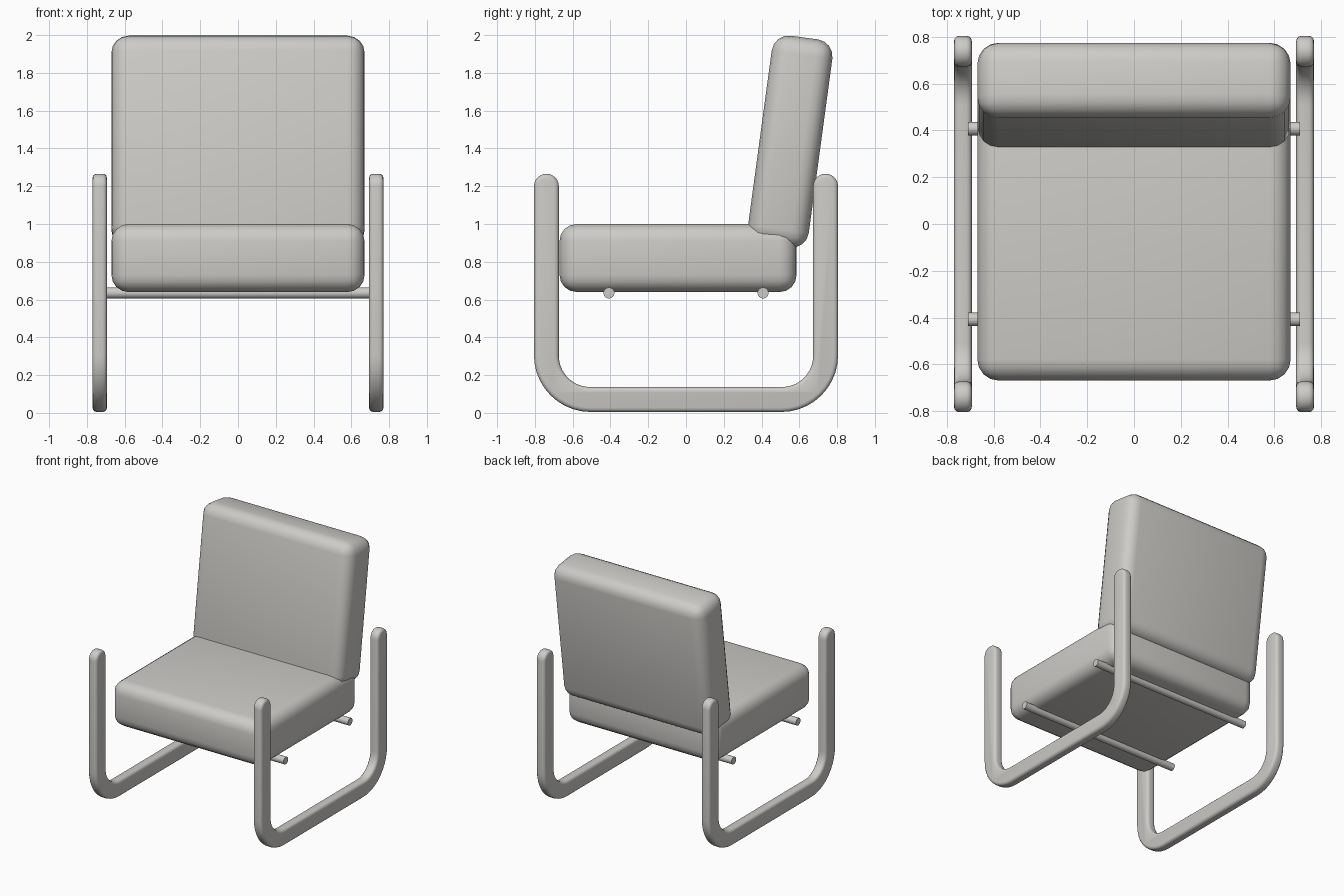
import bpy, bmesh, math
from mathutils import Vector

cube = bpy.data.objects.get("Cube")
if cube:
    bpy.data.objects.remove(cube, do_unlink=True)


def make_material(name, color):
    mat = bpy.data.materials.new(name)
    mat.use_nodes = True
    mat.diffuse_color = color
    mat.node_tree.nodes["Principled BSDF"].inputs["Base Color"].default_value = color
    return mat


grey = make_material("warm grey", (0.61, 0.6, 0.575, 1))


def finish(obj, name, bevel=0, segments=3):
    """Name, colour, round and smooth one part."""
    obj.name = name
    obj.data.materials.append(grey)
    bpy.ops.object.select_all(action='DESELECT')
    obj.select_set(True)
    bpy.context.view_layer.objects.active = obj
    if bevel:
        mod = obj.modifiers.new("round edges", 'BEVEL')
        mod.width = bevel
        mod.segments = segments
        mod.limit_method = 'ANGLE'
        mod.angle_limit = math.radians(50)
        bpy.ops.object.modifier_apply(modifier=mod.name)
    bpy.ops.object.shade_smooth_by_angle(angle=math.radians(40))


def cushion(name, center, size, tilt=0):
    bpy.ops.mesh.primitive_cube_add(size=1, location=center)
    obj = bpy.context.object
    obj.scale = size
    bpy.ops.object.transform_apply(location=False, rotation=False, scale=True)
    obj.rotation_euler.x = tilt
    finish(obj, name, 0.09, 4)


def arc(y, z, radius, start, end, steps):
    """Points on an arc in the side plane, angles in degrees."""
    for i in range(steps + 1):
        a = math.radians(start + (end - start) * i / steps)
        yield (y + radius * math.cos(a), z + radius * math.sin(a))


# Cushions
cushion("seat_cushion", (0, -0.042, 0.82), (1.34, 1.255, 0.36))
cushion("back_cushion", (0, 0.552, 1.436), (1.34, 0.324, 1.112), math.radians(-7.7))

# Side frames: a U-shaped outline with round tips, given thickness
HALF, BAR, TIP, BASE = 0.805, 0.132, 1.2, 0.005
OUTER, INNER = 0.3, 0.165
right_half = [
    *arc(HALF - OUTER, BASE + OUTER, OUTER, -90, 0, 10),
    *arc(HALF - BAR / 2, TIP, BAR / 2, 0, 180, 12),
    *arc(HALF - BAR - INNER, BASE + BAR + INNER, INNER, 0, -90, 10),
]
outline = right_half + [(-y, z) for y, z in reversed(right_half)]
WIDTH = 0.076


def side_frame(name, x):
    bm = bmesh.new()
    face = bm.faces.new([bm.verts.new((x - WIDTH / 2, y, z)) for y, z in outline])
    extruded = bmesh.ops.extrude_face_region(bm, geom=[face])
    moved = [v for v in extruded["geom"] if isinstance(v, bmesh.types.BMVert)]
    bmesh.ops.translate(bm, verts=moved, vec=Vector((WIDTH, 0, 0)))
    bmesh.ops.recalc_face_normals(bm, faces=bm.faces)
    mesh = bpy.data.meshes.new(name)
    bm.to_mesh(mesh)
    bm.free()
    obj = bpy.data.objects.new(name, mesh)
    bpy.context.collection.objects.link(obj)
    finish(obj, name, 0.022)


side_frame("left_frame", 0.732)
side_frame("right_frame", -0.732)

# Support rods under the seat
for name, y in (("front_rod", -0.408), ("rear_rod", 0.408)):
    bpy.ops.mesh.primitive_cylinder_add(
        vertices=24, radius=0.029, depth=1.42,
        location=(0, y, 0.635), rotation=(0, math.pi / 2, 0))
    finish(bpy.context.object, name)
